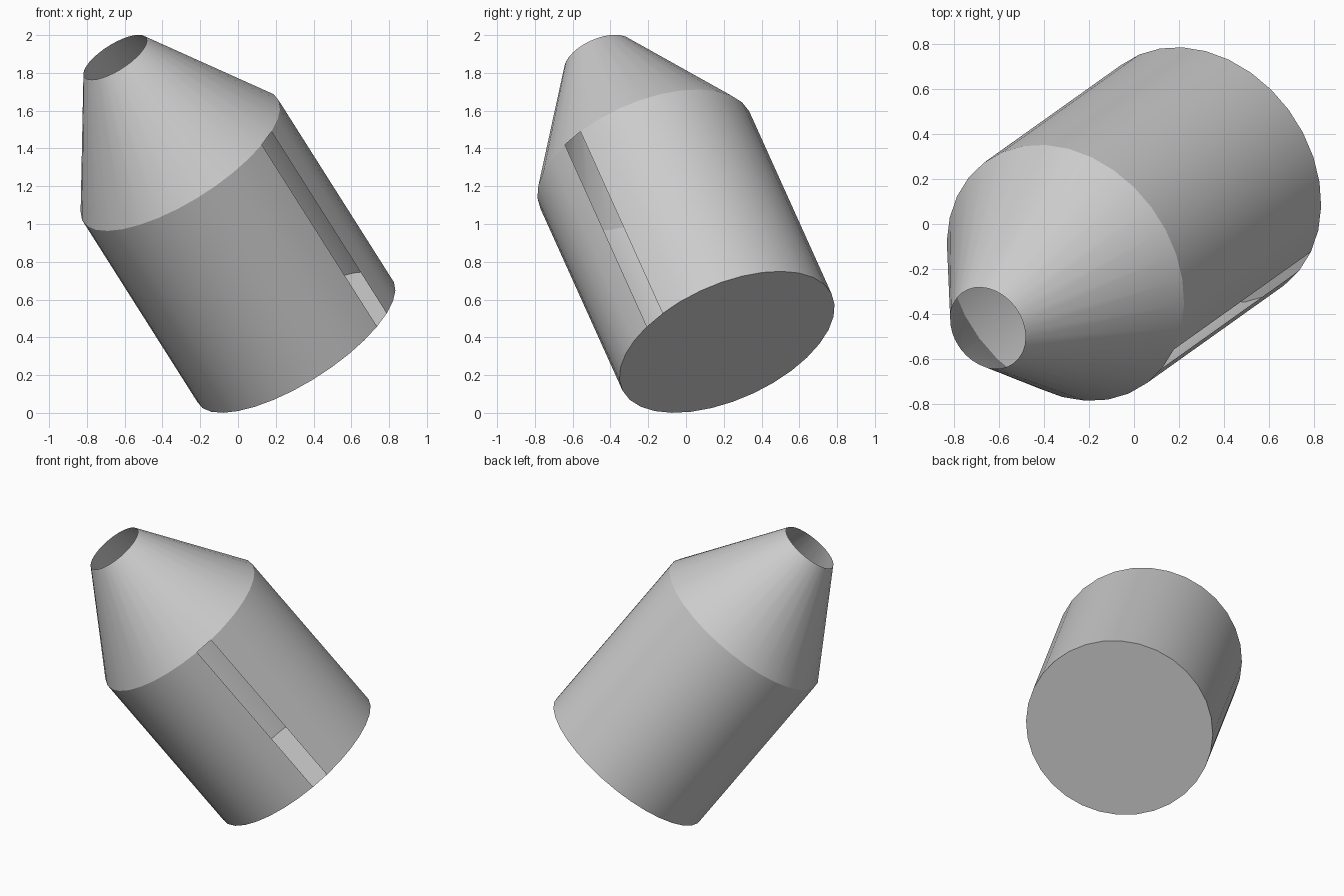
import bpy, bmesh, math
from mathutils import Matrix, Vector

cube = bpy.data.objects.get("Cube")
if cube:
    bpy.data.objects.remove(cube, do_unlink=True)

SIDES = 32
# radius and height of the base, shoulder and mouth rings
PROFILE = [(0.61, 0.0), (0.61, 1.22), (0.194, 1.91)]

grey = bpy.data.materials.new("plain grey")
grey.use_nodes = True
colour = (0.6, 0.6, 0.6, 1)
grey.diffuse_color = colour
grey.node_tree.nodes["Principled BSDF"].inputs["Base Color"].default_value = colour

# thin hollow shell: closed base, straight wall, tapered neck, open mouth
bm = bmesh.new()
rings = []
for radius, height in PROFILE:
    ring = []
    for i in range(SIDES):
        angle = (i + 0.5) * math.tau / SIDES
        ring.append(bm.verts.new((radius * math.cos(angle), radius * math.sin(angle), height)))
    rings.append(ring)
bm.faces.new(reversed(rings[0]))
for level in range(2):
    low, high = rings[level], rings[level + 1]
    for i in range(SIDES):
        j = (i + 1) % SIDES
        # the last panel of the straight wall is left out as a slot
        if level == 0 and i == SIDES - 1:
            continue
        bm.faces.new((low[i], low[j], high[j], high[i]))
mesh = bpy.data.meshes.new("bottle_shell")
bm.to_mesh(mesh)
bm.free()
mesh.materials.append(grey)

shell = bpy.data.objects.new("bottle_shell", mesh)
bpy.context.collection.objects.link(shell)

# lean the shell, with the slot towards the front left
axis = Vector((-0.5, -0.356, 0.789)).normalized()
slot = Vector((0.46, -0.383, 0.115))
slot = (slot - axis * slot.dot(axis)).normalized()
side = axis.cross(slot)
turn = Matrix((slot, side, axis)).transposed().to_4x4()
shell.matrix_world = Matrix.Translation((0.305, 0.217, 0.375)) @ turn

bpy.context.view_layer.objects.active = shell
shell.select_set(True)
bpy.ops.object.shade_smooth_by_angle(angle=math.radians(25))
